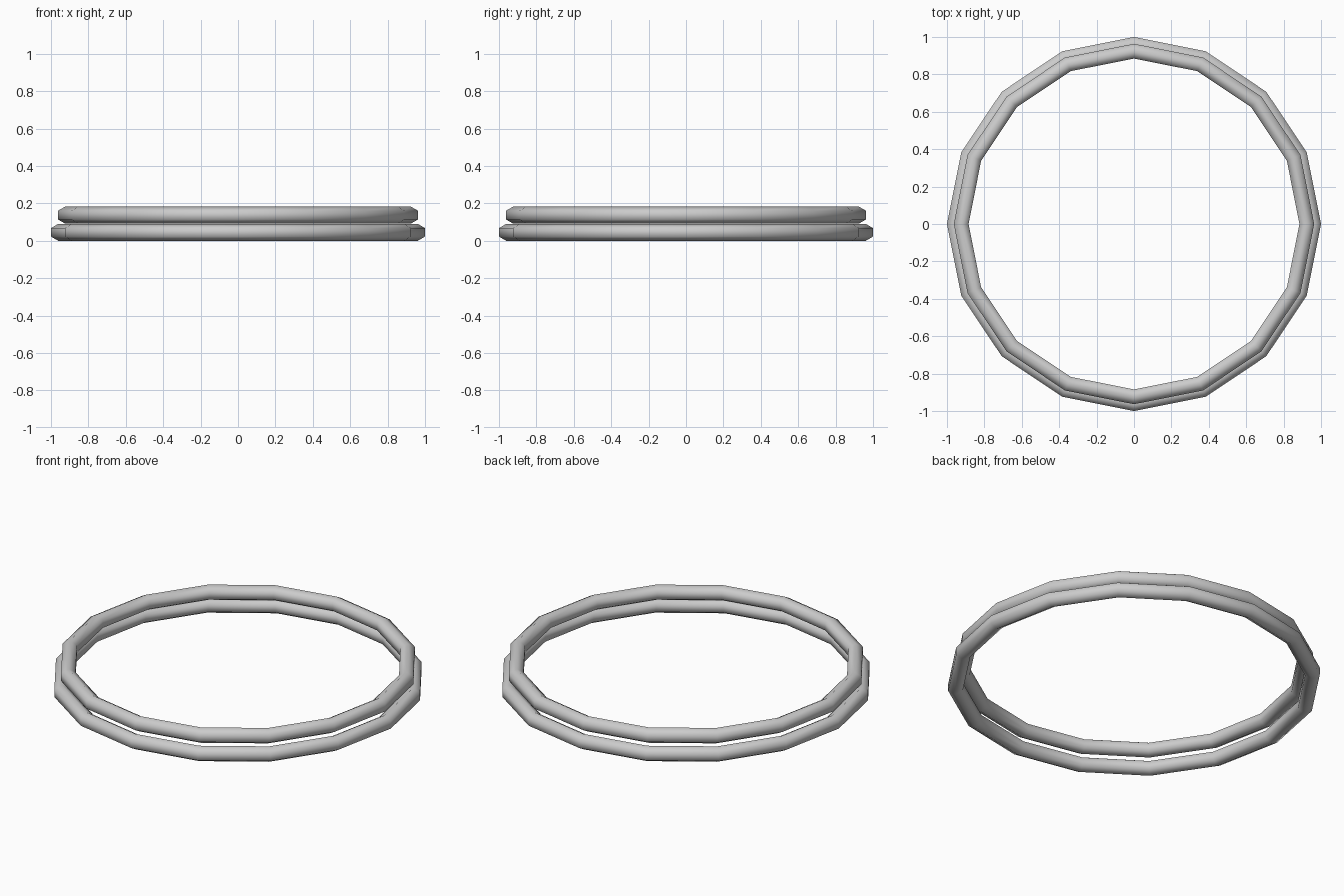
import bpy, bmesh
from math import cos, sin, radians, tau
from mathutils import Vector

cube = bpy.data.objects.get("Cube")
if cube:
    bpy.data.objects.remove(cube, do_unlink=True)

TUBE = 0.0455      # tube radius
SIDES = 6          # sides of the tube section
SEGMENTS = 16      # straight pieces around each ring

# Plain grey material
grey = bpy.data.materials.new("light_grey")
grey.use_nodes = True
colour = (0.6, 0.6, 0.6, 1.0)
grey.diffuse_color = colour
grey.node_tree.nodes["Principled BSDF"].inputs["Base Color"].default_value = colour


def make_ring(name, radius, height):
    """Spin a hexagon, standing on its point, around the z axis."""
    bm = bmesh.new()
    angles = [radians(90) + tau * i / SIDES for i in range(SIDES)]
    verts = [bm.verts.new((radius + TUBE * cos(a), 0, height + TUBE * sin(a)))
             for a in angles]
    edges = [bm.edges.new((verts[i - 1], verts[i])) for i in range(SIDES)]
    bmesh.ops.spin(bm, geom=verts + edges, cent=Vector((0, 0, 0)),
                   axis=Vector((0, 0, 1)), angle=tau, steps=SEGMENTS)
    bmesh.ops.remove_doubles(bm, verts=bm.verts[:], dist=0.0005)
    bmesh.ops.recalc_face_normals(bm, faces=bm.faces[:])
    for face in bm.faces:
        face.smooth = True
    mesh = bpy.data.meshes.new(name)
    bm.to_mesh(mesh)
    bm.free()
    mesh.materials.append(grey)
    ring = bpy.data.objects.new(name, mesh)
    bpy.context.collection.objects.link(ring)
    return ring


# Wide ring below, slightly narrower ring above
make_ring("lower_ring", 0.9605, TUBE)
make_ring("upper_ring", 0.924, 0.1375)
